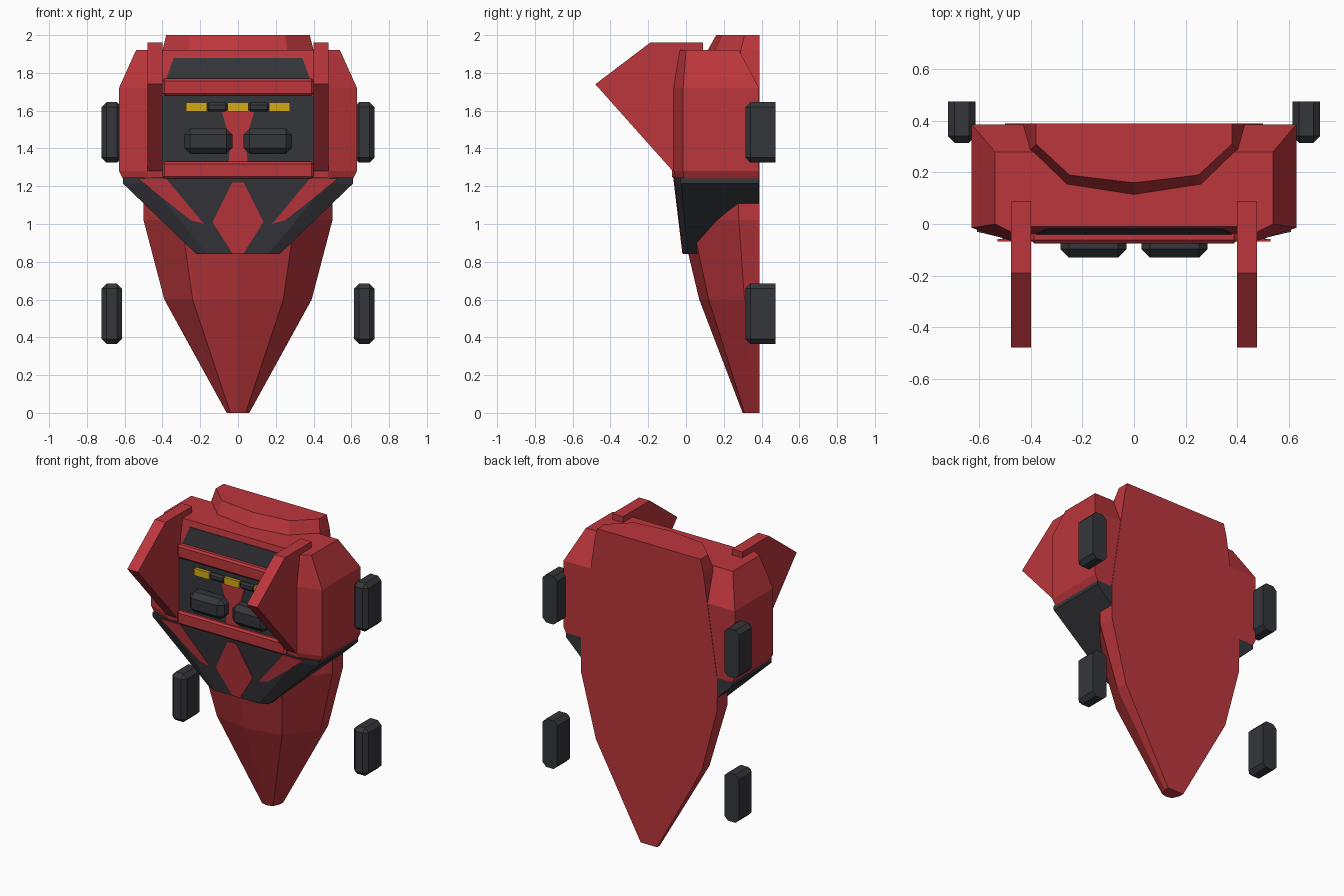
import bpy
import bmesh

cube = bpy.data.objects.get("Cube")
if cube:
    bpy.data.objects.remove(cube)


def material(name, color):
    m = bpy.data.materials.new(name)
    m.use_nodes = True
    m.diffuse_color = (*color, 1)
    m.node_tree.nodes["Principled BSDF"].inputs["Base Color"].default_value = (*color, 1)
    return m


RED = material("red paint", (0.50, 0.037, 0.045))
DARK = material("dark grey", (0.036, 0.037, 0.044))
YELLOW = material("yellow lamp", (0.66, 0.41, 0.008))


def finish(name, bm, mat):
    bmesh.ops.recalc_face_normals(bm, faces=bm.faces)
    mesh = bpy.data.meshes.new(name)
    bm.to_mesh(mesh)
    bm.free()
    mesh.materials.append(mat)
    obj = bpy.data.objects.new(name, mesh)
    bpy.context.collection.objects.link(obj)
    return obj


def skin(name, rings, mat):
    """Join rings of equal length and cap both ends."""
    bm = bmesh.new()
    loops = [[bm.verts.new(p) for p in ring] for ring in rings]
    n = len(loops[0])
    for a, b in zip(loops, loops[1:]):
        for i in range(n):
            j = (i + 1) % n
            bm.faces.new((a[i], a[j], b[j], b[i]))
    bm.faces.new(loops[0])
    bm.faces.new(loops[-1])
    return finish(name, bm, mat)


def loft(name, levels, mat):
    """Each level is a height and a half section running from back to front."""
    rings = []
    for z, half in levels:
        full = half + [(-x, y) for x, y in reversed(half) if x > 0]
        rings.append([(x, y, z) for x, y in full])
    return skin(name, rings, mat)


def plate(name, outline, depth, mat, thick=0.008):
    """Thin plate from an (x, z) outline lying on the surface y = depth(z)."""
    rings = [[(x, depth(z) - t, z) for x, z in outline] for t in (-0.004, thick - 0.004)]
    return skin(name, rings, mat)


def mirrored(half):
    return half + [(-x, z) for x, z in reversed(half)]


def box(name, lo, hi, mat, bevel=0.0, open_back=False):
    bm = bmesh.new()
    bmesh.ops.create_cube(bm, size=1)
    for v in bm.verts:
        v.co = [lo[i] if v.co[i] < 0 else hi[i] for i in range(3)]
    if bevel:
        edges = [e for e in bm.edges
                 if not (open_back and all(v.co.y > hi[1] - 1e-4 for v in e.verts))]
        bmesh.ops.bevel(bm, geom=edges, offset=bevel, segments=1, affect='EDGES')
    return finish(name, bm, mat)


# Tapered shield hull with a flat back
loft("hull", [
    (0.0, [(0.06, 0.39), (0.06, 0.36), (0.04, 0.31), (0, 0.30)]),
    (0.6, [(0.39, 0.39), (0.39, 0.31), (0.24, 0.12), (0, 0.07)]),
    (1.02, [(0.5, 0.39), (0.5, 0.28), (0.3, 0.03), (0, -0.03)]),
    (1.25, [(0.5, 0.39), (0.5, 0.27), (0.32, 0.03), (0, -0.03)]),
    (1.92, [(0.4, 0.39), (0.4, 0.29), (0.26, 0.155), (0, 0.115)]),
    (2.0, [(0.38, 0.39), (0.38, 0.31), (0.25, 0.19), (0, 0.16)]),
], RED)

# Wide upper body with a shallow recess in front
loft("upper_body", [
    (1.24, [(0.61, 0.387), (0.61, -0.01), (0.47, -0.055), (0.41, -0.045)]),
    (1.28, [(0.63, 0.387), (0.63, -0.015), (0.48, -0.065), (0.41, -0.045)]),
    (1.72, [(0.63, 0.387), (0.63, -0.015), (0.48, -0.065), (0.41, -0.045)]),
    (1.92, [(0.54, 0.28), (0.54, -0.0), (0.47, -0.035), (0.41, -0.01)]),
], RED)

# Dark chin under the body
loft("chin", [
    (0.84, [(0.22, 0.387), (0.22, 0.01), (0.16, -0.015)]),
    (1.215, [(0.61, 0.387), (0.61, -0.025), (0.47, -0.06)]),
    (1.245, [(0.61, 0.387), (0.61, -0.03), (0.47, -0.063)]),
], DARK)


def chin_depth(z):
    return -0.015 - 0.12 * (z - 0.84)


plate("chin_diamond", mirrored([(0.03, 1.22), (0.135, 1.01), (0.03, 0.845)]), chin_depth, RED)
for side, s in (("left", 1), ("right", -1)):
    plate(side + "_chin_flash",
          [(s * 0.53, 1.24), (s * 0.38, 1.24), (s * 0.18, 1.0), (s * 0.25, 1.02)],
          chin_depth, RED)

# Front panel, window and cross bars
plate("front_panel", mirrored([(0.4, 1.33), (0.4, 1.68)]), lambda z: -0.045, DARK)
plate("window", mirrored([(0.38, 1.77), (0.34, 1.88)]),
      lambda z: -0.045 + 0.175 * (z - 1.72), DARK)
for name, z0, z1 in (("lower_bar", 1.24, 1.33), ("upper_bar", 1.68, 1.77)):
    box(name, (-0.4, -0.075, z0), (0.4, 0, z1), RED, 0.012)

# Centre pillar between the headlamps
plate("centre_pillar", mirrored([(0.05, 1.33), (0.04, 1.44), (0.085, 1.59), (0.045, 1.62)]),
      lambda z: -0.051, RED)

# Row of marker lamps, alternating yellow and dark
for i in range(5):
    x = -0.275 + 0.11 * i
    lit = i % 2 == 0
    box("marker_lamp_%d" % (i + 1), (x, -0.068, 1.595), (x + 0.11, -0.03, 1.642),
        YELLOW if lit else DARK, 0.0 if lit else 0.012)

# Paired parts: headlamps, fins and side pads
FIN = [(0.09, 1.96), (-0.19, 1.96), (-0.48, 1.74), (-0.07, 1.28), (0.09, 1.28)]
for side, s in (("left", 1), ("right", -1)):
    def span(a, b):
        return sorted((s * a, s * b))

    x0, x1 = span(0.03, 0.285)
    box(side + "_headlamp", (x0, -0.13, 1.37), (x1, -0.03, 1.505), DARK, 0.032, True)
    skin(side + "_fin", [[(x, y, z) for y, z in FIN] for x in span(0.40, 0.478)], RED)
    x0, x1 = span(0.615, 0.722)
    for level, z0 in (("upper", 1.325), ("lower", 0.365)):
        box(side + "_" + level + "_pad", (x0, 0.315, z0), (x1, 0.475, z0 + 0.32),
            DARK, 0.026, True)
